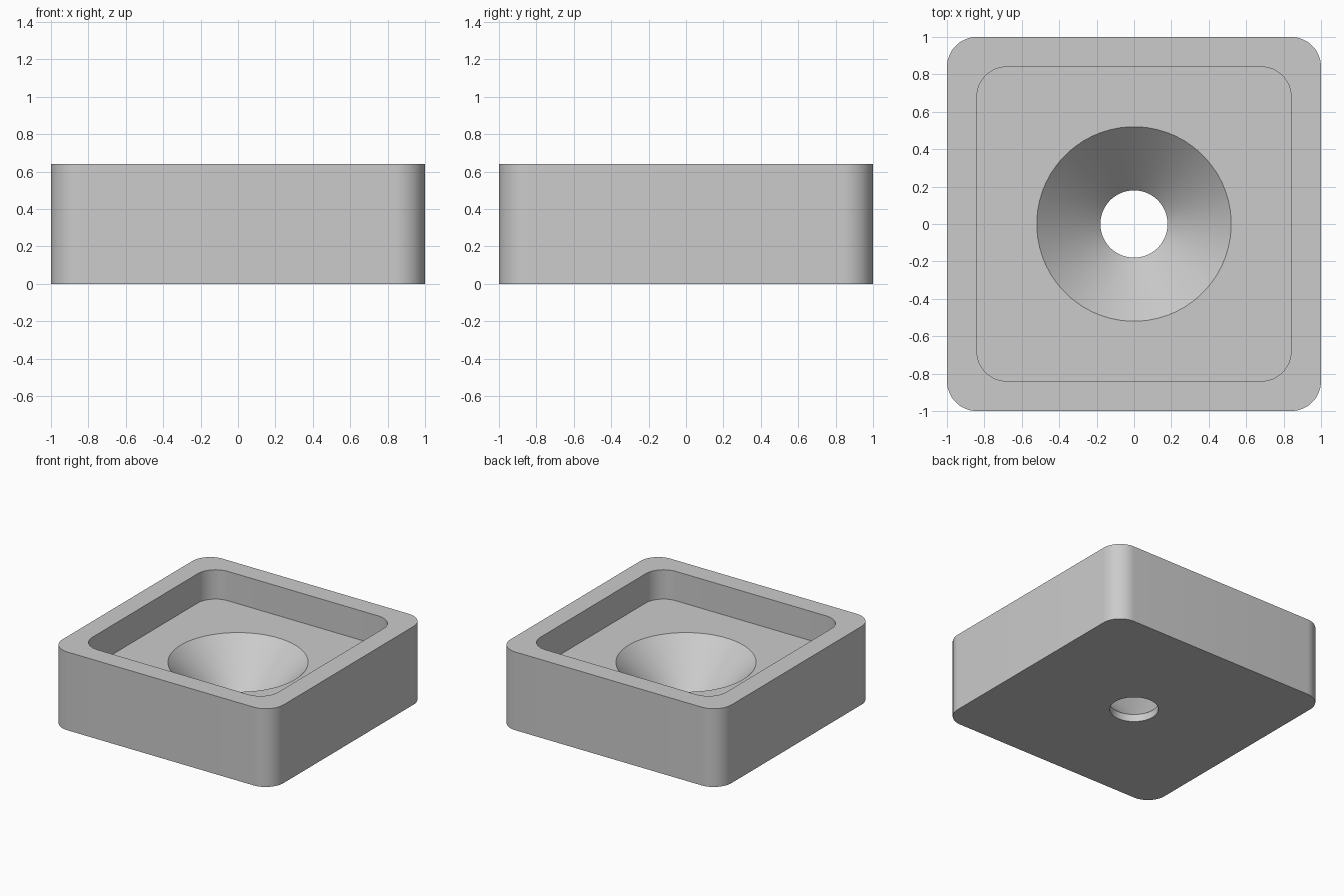
import bpy
import bmesh
from math import sin, cos, pi, radians

cube = bpy.data.objects.get("Cube")
if cube:
    bpy.data.objects.remove(cube, do_unlink=True)

CORNER_STEPS = 16          # points per quarter turn, shared by every loop


def rounded_square(half, radius):
    """Square outline with round corners; equal half and radius give a circle."""
    points = []
    for corner in range(4):
        middle = pi / 4 + corner * pi / 2
        cx = (half - radius) * (1 if cos(middle) > 0 else -1)
        cy = (half - radius) * (1 if sin(middle) > 0 else -1)
        for step in range(CORNER_STEPS):
            # Circles are spaced evenly, rounded corners reach both tangent points
            if half == radius:
                t = (step + 0.5) / CORNER_STEPS
            else:
                t = step / (CORNER_STEPS - 1)
            a = (corner + t) * pi / 2
            points.append((cx + radius * cos(a), cy + radius * sin(a)))
    return points


def closed_loft(name, sections, material):
    """Join the outlines in order, the last one back to the first."""
    bm = bmesh.new()
    rings = [[bm.verts.new((x, y, z)) for x, y in rounded_square(half, radius)]
             for half, radius, z in sections]
    for ring, following in zip(rings, rings[1:] + rings[:1]):
        n = len(ring)
        for i in range(n):
            j = (i + 1) % n
            bm.faces.new((ring[i], ring[j], following[j], following[i]))
    bmesh.ops.recalc_face_normals(bm, faces=bm.faces)
    mesh = bpy.data.meshes.new(name)
    bm.to_mesh(mesh)
    bm.free()
    mesh.materials.append(material)
    obj = bpy.data.objects.new(name, mesh)
    bpy.context.collection.objects.link(obj)
    return obj


# Plain grey material
grey = bpy.data.materials.new("light grey")
grey.use_nodes = True
colour = (0.6, 0.6, 0.6, 1)
grey.diffuse_color = colour
grey.node_tree.nodes["Principled BSDF"].inputs["Base Color"].default_value = colour

# Sections: half width, corner radius, height
block = closed_loft("countersunk_block", [
    (1.0, 0.16, 0.0),      # outer wall, bottom
    (1.0, 0.16, 0.64),     # outer wall, top
    (0.84, 0.16, 0.64),    # pocket rim
    (0.84, 0.16, 0.40),    # pocket floor
    (0.52, 0.52, 0.40),    # countersink rim
    (0.18, 0.18, 0.06),    # countersink foot
    (0.18, 0.18, 0.0),     # through hole, bottom
], grey)

# Smooth round surfaces, sharp edges kept
bpy.ops.object.select_all(action='DESELECT')
block.select_set(True)
bpy.context.view_layer.objects.active = block
bpy.ops.object.shade_smooth_by_angle(angle=radians(30))
